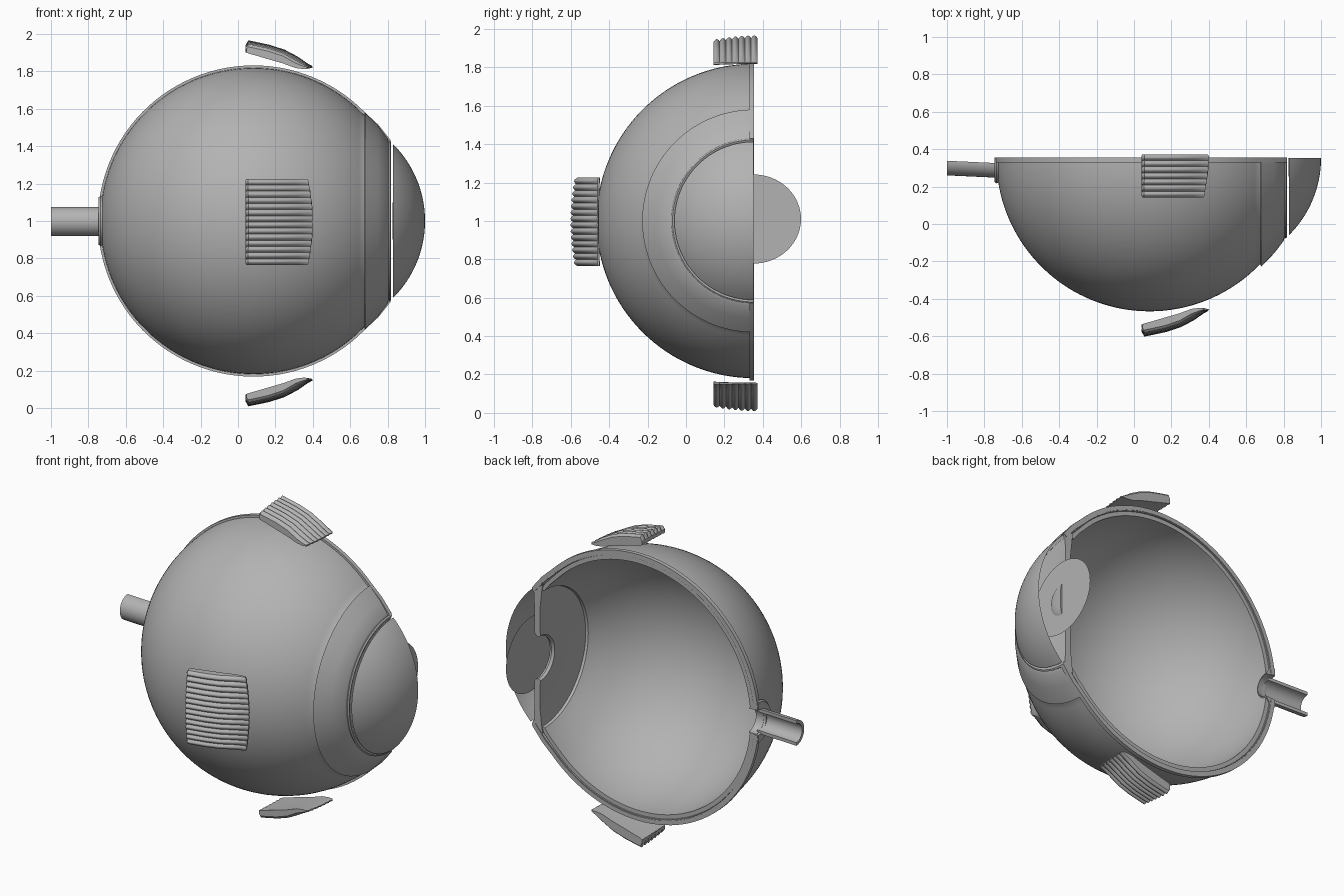
import bpy, bmesh, math
from math import sin, cos, pi

if "Cube" in bpy.data.objects:
    bpy.data.objects.remove(bpy.data.objects["Cube"])

CX, CY, CZ = 0.083, 0.352, 1.0   # globe centre, lying on the cut plane

grey = bpy.data.materials.new("mid_grey")
grey.diffuse_color = (0.45, 0.45, 0.45, 1)
grey.use_nodes = True
grey.node_tree.nodes["Principled BSDF"].inputs["Base Color"].default_value = grey.diffuse_color


def finish(name, bm, angle=35):
    bmesh.ops.recalc_face_normals(bm, faces=bm.faces[:])
    me = bpy.data.meshes.new(name)
    bm.to_mesh(me)
    bm.free()
    me.materials.append(grey)
    ob = bpy.data.objects.new(name, me)
    bpy.context.collection.objects.link(ob)
    bpy.ops.object.select_all(action='DESELECT')
    ob.select_set(True)
    bpy.context.view_layer.objects.active = ob
    bpy.ops.object.shade_smooth_by_angle(angle=math.radians(angle))
    return ob


def skin(name, rings, closed=True, caps=True):
    """Join matching point rings into one surface."""
    bm = bmesh.new()
    vs = [[bm.verts.new(p) for p in r] for r in rings]
    n = len(rings[0])
    for a, b in zip(vs, vs[1:]):
        for i in range(n if closed else n - 1):
            j = (i + 1) % n
            bm.faces.new((a[i], a[j], b[j], b[i]))
    if caps:
        bm.faces.new(vs[0])
        bm.faces.new(vs[-1])
    bmesh.ops.remove_doubles(bm, verts=bm.verts[:], dist=1e-5)
    return finish(name, bm)


def half_lathe(name, prof, seg=64, y0=CY, closed=True):
    """Revolve (x, r) points half a turn on the -y side of the x axis."""
    rings = [[(x, y0 - r * sin(pi * k / seg), CZ + r * cos(pi * k / seg))
              for x, r in prof] for k in range(seg + 1)]
    return skin(name, rings, closed, closed)


def arc(R, x0, x1, n, cx=CX):
    a0, a1 = (math.acos(max(-1, min(1, (x - cx) / R))) for x in (x0, x1))
    return [(cx + R * cos(a0 + (a1 - a0) * i / n), R * sin(a0 + (a1 - a0) * i / n))
            for i in range(n + 1)]


def pole(R, r):
    """x where a globe of radius R is cut by the nerve opening of radius r."""
    return CX - math.sqrt(R * R - r * r)


# Outer white shell, with a fine groove before the front zone and a small front lip
outer = arc(0.819, pole(0.819, 0.075), 0.672, 48)
front = [(0.675, 0.568), (0.68, 0.58), (0.75, 0.508), (0.80, 0.442), (0.805, 0.426),
         (0.812, 0.43), (0.819, 0.422)]
inner = arc(0.80, 0.655, pole(0.80, 0.075), 48)
half_lathe("outer_shell", outer + front + [(0.81, 0.40), (0.73, 0.49)] + inner)

# Inner lining, slightly recessed at the cut, curving into the iris wall
o2 = arc(0.798, pole(0.798, 0.075), 0.65, 48)
i2 = arc(0.772, 0.62, pole(0.772, 0.075), 48)
half_lathe("inner_lining", o2 + [(0.74, 0.465), (0.755, 0.425), (0.735, 0.43), (0.70, 0.475)] + i2,
           y0=CY - 0.006)

# Iris wall with a rounded pupil edge
half_lathe("iris", [(0.805, 0.42), (0.80, 0.15), (0.79, 0.135), (0.775, 0.13),
                    (0.76, 0.14), (0.765, 0.19), (0.765, 0.30), (0.752, 0.42), (0.745, 0.465)])

# Flange following the cut edge, upper and lower halves
edge = arc(0.832, pole(0.832, 0.08), 0.675, 40) + [(0.75, 0.515), (0.818, 0.43)]
for side, word in ((1, "upper"), (-1, "lower")):
    rings = []
    for x, r in edge:
        xi, ri = CX + (x - CX) * 0.967, r * 0.967
        rings.append([(x, 0.33, CZ + side * r), (x, 0.355, CZ + side * r),
                      (xi, 0.355, CZ + side * ri), (xi, 0.33, CZ + side * ri)])
    skin(word + "_cut_flange", rings)

# Cornea: thin open half dome
half_lathe("cornea", arc(0.58, 0.828, 1.0, 20, 0.42), closed=False)

# Lens: flat full disc, with a small domed half pupil on it
bm = bmesh.new()
rim = [bm.verts.new((0.826, CY + 0.247 * cos(2 * pi * k / 64), 1.01 + 0.232 * sin(2 * pi * k / 64)))
       for k in range(64)]
bm.faces.new(rim)
finish("lens_disc", bm)
half_lathe("pupil", [(0.827, 0.10), (0.833, 0.09), (0.838, 0.06), (0.84, 0.0), (0.827, 0.0)], 32)

# Optic nerve: half pipe, slightly tilted, with a collar where it meets the globe
rings = []
for x, y in ((-1.0, 0.338), (-0.72, 0.325)):
    a = [pi * k / 24 for k in range(25)]
    rings.append([(x, y - 0.078 * sin(t), 0.997 + 0.078 * cos(t)) for t in a] +
                 [(x, y - 0.058 * sin(t), 0.997 + 0.058 * cos(t)) for t in reversed(a)])
skin("optic_nerve", rings)
half_lathe("nerve_collar", [(-0.747, 0.078), (-0.747, 0.125), (-0.735, 0.135), (-0.718, 0.13),
                            (-0.70, 0.10), (-0.68, 0.072)], 32)

# Muscles: ribbed straps (stations are x, inner radius, outer radius)
STATIONS = ((0.045, 0.908, 0.935), (0.055, 0.902, 0.962), (0.10, 0.89, 0.953),
            (0.17, 0.87, 0.938), (0.25, 0.848, 0.912), (0.32, 0.824, 0.875),
            (0.37, 0.818, 0.842), (0.395, 0.82, 0.826))


def muscle(name, ribs, t0, t1, place):
    n = ribs * 8
    rings = []
    for k, (x, ri, ro) in enumerate(STATIONS):
        thick = min(1, (ro - ri) / 0.05)
        top, low = [], []
        for i in range(n + 1):
            t = t0 + (t1 - t0) * i / n
            bulge = 0.022 * (1 - (t / 0.23) ** 2) - 0.018
            rib = abs(sin(pi * ribs * i / n))
            end = -0.025 * (t / 0.23) ** 2 * (k / 7) ** 2
            wave = 0.006 * rib if k in (0, 7) else 0
            xx = x + end + (wave if k else -wave)
            r = ro + (bulge - 0.013 * (1 - rib)) * thick
            top.append(place(xx, t, max(ri + 0.003, r)))
            low.append(place(xx, t, ri - 0.006 * (t / 0.23) ** 2))
        rings.append(top + low[::-1])
    skin(name, rings)


muscle("side_muscle", 14, -0.23, 0.23, lambda x, t, r: (x, CY + 0.012 - r, 0.995 + t))
muscle("upper_muscle", 7, -0.23, 0.0, lambda x, t, r: (x, 0.372 + t, CZ + r))
muscle("lower_muscle", 7, -0.23, 0.0, lambda x, t, r: (x, 0.372 + t, 0.975 - r))
